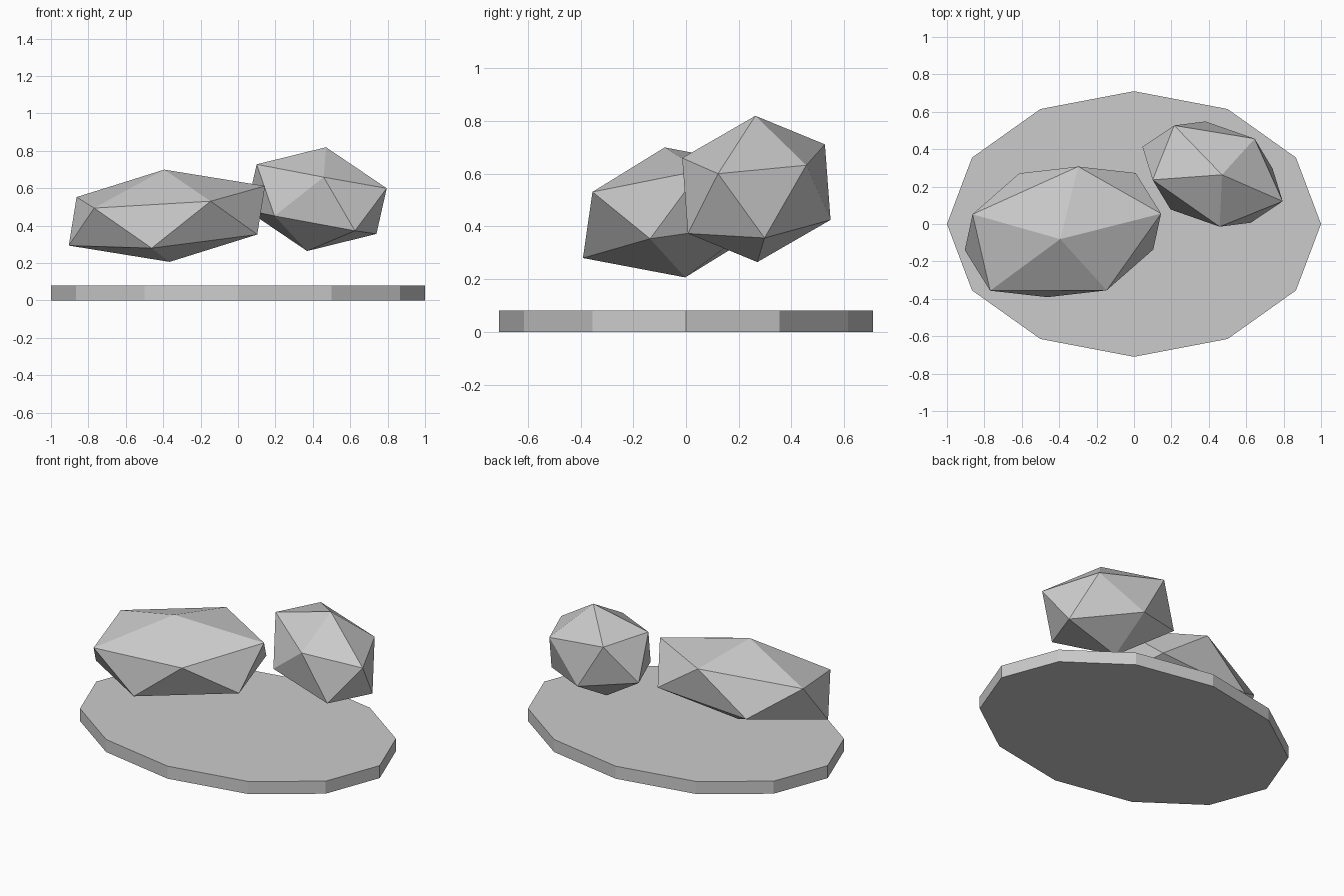
import bpy

if "Cube" in bpy.data.objects:
    bpy.data.objects.remove(bpy.data.objects["Cube"])


def rock(name, location, scale, rotation):
    bpy.ops.mesh.primitive_ico_sphere_add(subdivisions=1, radius=1, location=location, rotation=rotation)
    obj = bpy.context.object
    obj.name = name
    obj.scale = scale
    return obj


# flat twelve-sided oval base
bpy.ops.mesh.primitive_cylinder_add(vertices=12, radius=1, depth=0.08, location=(0, 0, 0.04))
base = bpy.context.object
base.name = "base"
base.scale = (1, 0.71, 1)

# two tilted, stretched rocks floating above the base
rock("large_rock", (-0.38, -0.042, 0.453), (0.61, 0.403, 0.25), (0.14, -0.09, 0.213))
rock("small_rock", (0.42, 0.267, 0.542), (0.432, 0.298, 0.282), (-0.055, 0.172, -0.387))
